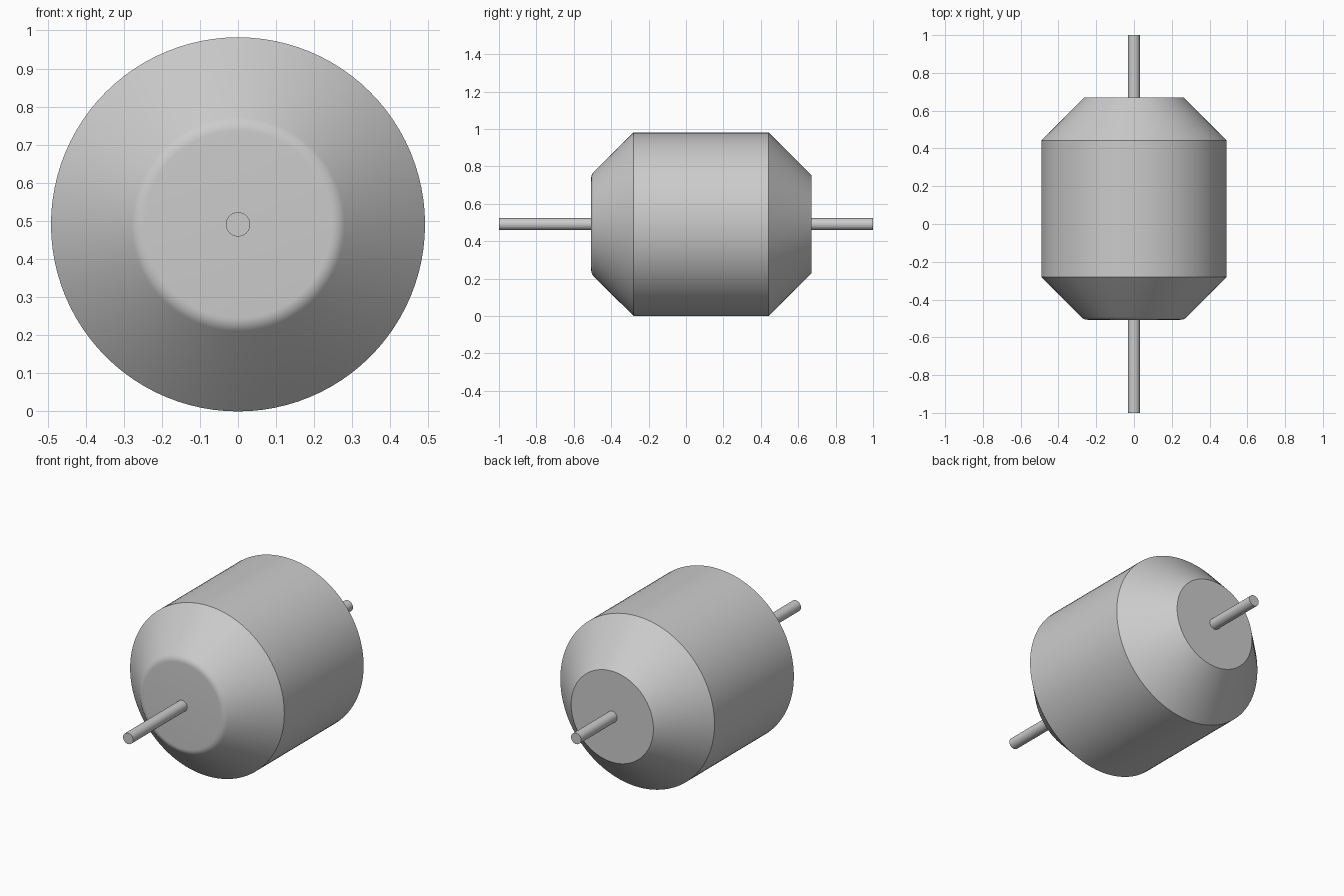
import bpy
import math

cube = bpy.data.objects.get("Cube")
if cube:
    bpy.data.objects.remove(cube, do_unlink=True)

RADIUS = 0.491   # also the height of the axis
SEGMENTS = 96

grey = bpy.data.materials.new("light grey metal")
grey.use_nodes = True
colour = (0.6, 0.6, 0.6, 1)
grey.diffuse_color = colour
grey.node_tree.nodes["Principled BSDF"].inputs["Base Color"].default_value = colour


def lathe(name, profile, segments):
    """Turn (radius, y) points around the y axis and cap both ends."""
    verts, faces = [], []
    for r, y in profile:
        for i in range(segments):
            a = 2 * math.pi * i / segments
            verts.append((r * math.cos(a), y, RADIUS + r * math.sin(a)))
    for k in range(len(profile) - 1):
        for i in range(segments):
            j = (i + 1) % segments
            a, b = k * segments, (k + 1) * segments
            faces.append((a + i, b + i, b + j, a + j))
    last = (len(profile) - 1) * segments
    faces.append(tuple(range(segments)))
    faces.append(tuple(last + i for i in reversed(range(segments))))
    mesh = bpy.data.meshes.new(name)
    mesh.from_pydata(verts, [], faces)
    mesh.materials.append(grey)
    obj = bpy.data.objects.new(name, mesh)
    bpy.context.collection.objects.link(obj)
    bpy.ops.object.select_all(action='DESELECT')
    obj.select_set(True)
    bpy.context.view_layer.objects.active = obj
    bpy.ops.object.shade_smooth_by_angle(angle=math.radians(30))
    return obj


# Rounded rim between the front face and the front cone
FRONT, FILLET, FLAT = -0.507, 0.05, 0.245
rim = []
for step in range(7):
    a = math.radians(45) * step / 6
    rim.append((FLAT + FILLET * math.sin(a), FRONT + FILLET * (1 - math.cos(a))))

# Drum body: rounded front cone, cylinder, crisp rear cone
lathe("drum_body", rim + [(RADIUS, -0.28), (RADIUS, 0.442), (0.262, 0.671)], SEGMENTS)

# Axle halves, ending just inside the body
lathe("front_axle", [(0.032, -1), (0.032, FRONT + 0.02)], 32)
lathe("rear_axle", [(0.032, 0.65), (0.032, 1)], 32)
